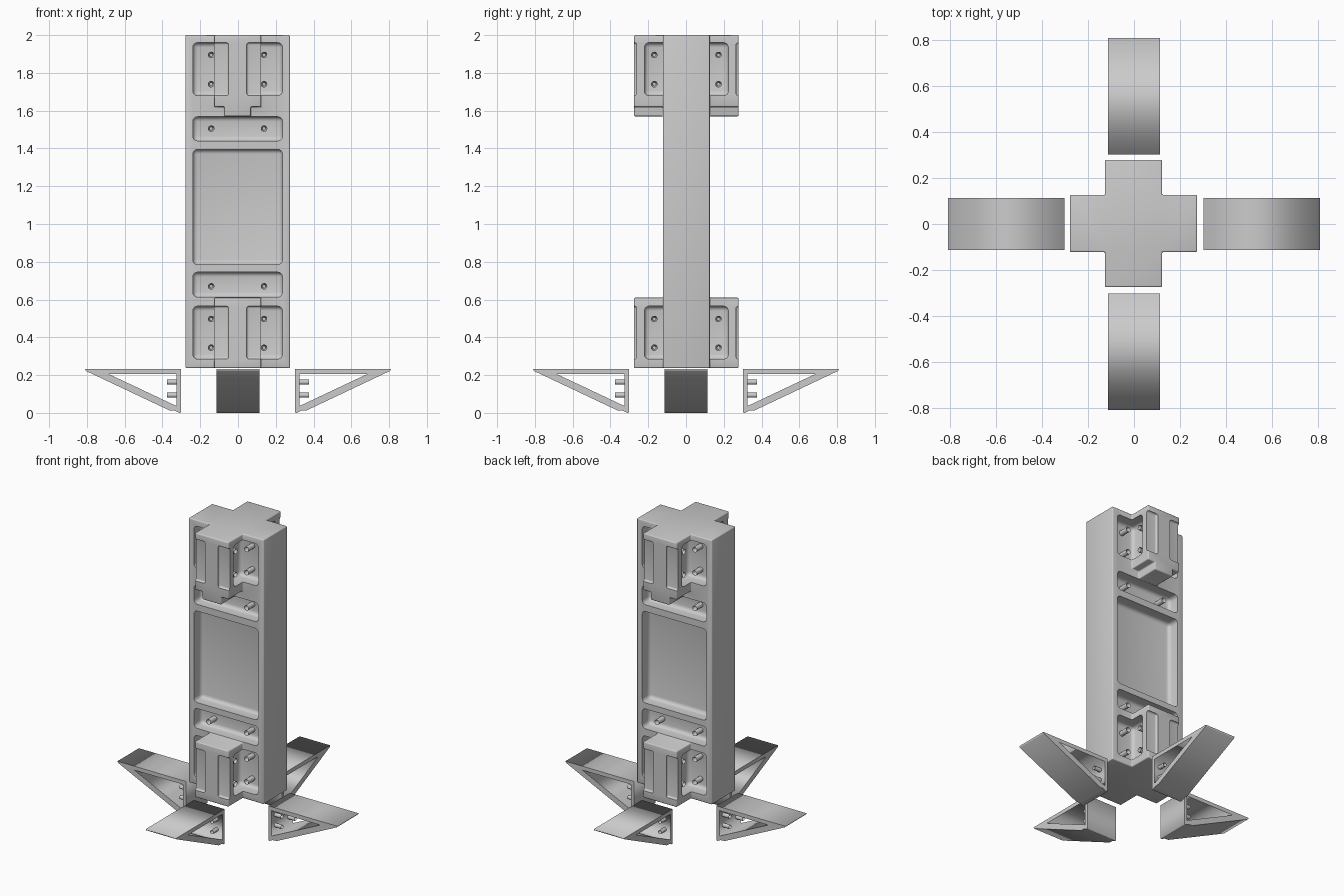
import bpy, bmesh, math
from mathutils import Matrix, Vector

if "Cube" in bpy.data.objects:
    bpy.data.objects.remove(bpy.data.objects["Cube"])

CX = CY = 0.002            # tiny offset of the body from the centre
OFF = Vector((-CX, CY, 0))


def link(name, bm):
    bmesh.ops.recalc_face_normals(bm, faces=bm.faces)
    me = bpy.data.meshes.new(name)
    bm.to_mesh(me)
    bm.free()
    ob = bpy.data.objects.new(name, me)
    bpy.context.collection.objects.link(ob)
    return ob


def add_box(bm, lo, hi, r=0.0):
    """Axis-aligned box, optionally with rounded edges, merged into bm."""
    tmp = bmesh.new()
    lo, hi = Vector(lo), Vector(hi)
    bmesh.ops.create_cube(tmp, size=1, matrix=Matrix.Translation((lo + hi) / 2) @ Matrix.Diagonal((*(hi - lo), 1)))
    if r:
        bmesh.ops.bevel(tmp, geom=tmp.edges[:], offset=r, segments=4, profile=0.5, affect='EDGES')
    me = bpy.data.meshes.new("tmp")
    tmp.to_mesh(me)
    tmp.free()
    bm.from_mesh(me)
    bpy.data.meshes.remove(me)


def activate(ob):
    bpy.ops.object.select_all(action='DESELECT')
    ob.select_set(True)
    bpy.context.view_layer.objects.active = ob


def apply_boolean(ob, other, op):
    m = ob.modifiers.new("bool", 'BOOLEAN')
    m.object, m.operation, m.solver = other, op, 'EXACT'
    activate(ob)
    bpy.ops.object.modifier_apply(modifier=m.name)
    bpy.data.objects.remove(other)


def smooth(ob):
    activate(ob)
    bpy.ops.object.shade_smooth_by_angle(angle=math.radians(35))


def prism(name, pts, half):
    """Profile in x/z extruded along y."""
    bm = bmesh.new()
    f = bm.faces.new([bm.verts.new((x, -half, z)) for x, z in pts])
    ext = bmesh.ops.extrude_face_region(bm, geom=[f])["geom"]
    bmesh.ops.translate(bm, verts=[v for v in ext if isinstance(v, bmesh.types.BMVert)], vec=(0, 2 * half, 0))
    return link(name, bm)


def screw(name, base, direction, length, r=0.017):
    """Hollow screw post standing on base."""
    bm = bmesh.new()
    bmesh.ops.create_cone(bm, cap_ends=True, segments=20, radius1=r, radius2=r, depth=length,
                          matrix=Matrix.Translation((0, 0, length / 2)))
    top = max(bm.faces, key=lambda f: f.calc_center_median().z)
    bmesh.ops.inset_region(bm, faces=[top], thickness=r * 0.5)
    bmesh.ops.translate(bm, verts=top.verts[:], vec=(0, 0, -length * 0.6))
    rot = Vector((0, 0, 1)).rotation_difference(Vector(direction)).to_matrix().to_4x4()
    bm.transform(Matrix.Translation(base) @ rot)
    ob = link(name, bm)
    smooth(ob)
    return ob


# Body: wide slab with cross arms at top and bottom
ARM, END, FLOOR = 0.124, 0.277, 0.045
bm = bmesh.new()
add_box(bm, (-END, -ARM, 0.237), (END, ARM, 2.0))
body = link("column_body", bm)
top = prism("top_arm", [(-ARM, 2.0), (ARM, 2.0), (ARM, 1.62), (0.07, 1.62),
                        (0.07, 1.57), (-0.07, 1.57), (-0.07, 1.62), (-ARM, 1.62)], END)
apply_boolean(body, top, 'UNION')
bm = bmesh.new()
add_box(bm, (-ARM, -END, 0.237), (ARM, END, 0.61))
apply_boolean(body, link("bottom_arm", bm), 'UNION')

# Clean coplanar faces and soften the edges
bm = bmesh.new()
bm.from_mesh(body.data)
bmesh.ops.remove_doubles(bm, verts=bm.verts, dist=1e-5)
bmesh.ops.dissolve_limit(bm, angle_limit=0.01, verts=bm.verts, edges=bm.edges)
bm.to_mesh(body.data)
bm.free()
bev = body.modifiers.new("edges", 'BEVEL')
bev.width, bev.segments, bev.limit_method = 0.007, 3, 'ANGLE'
activate(body)
bpy.ops.object.modifier_apply(modifier=bev.name)

# Pockets: three on each broad face, plus corner and end recesses at each arm
bm = bmesh.new()
for s in (-1, 1):
    def cut(x0, x1, y0, y1, z0, z1, r):
        ya, yb = sorted((s * y0, s * y1))
        add_box(bm, (x0, ya, z0), (x1, yb, z1), r)
    for z0, z1 in ((1.44, 1.568), (0.785, 1.395), (0.613, 0.745)):
        cut(-0.237, 0.237, FLOOR, 0.17, z0, z1, 0.025)
    for z0, z1 in ((1.68, 1.96), (0.285, 0.565)):
        for x0, x1 in ((0.048, 0.237), (-0.237, -0.048)):
            cut(x0, x1, FLOOR, 0.222, z0, z1, 0.025)
            cut(x0, x1, 0.263, 0.36, z0, z1, 0.012)
apply_boolean(body, link("pocket_cutter", bm), 'DIFFERENCE')
body.location = OFF
smooth(body)

# Screw posts in the pockets
for s in (-1, 1):
    for t in (-1, 1):
        for z in (1.895, 1.74, 1.505, 0.67, 0.497, 0.345):
            ob = screw("face_screw", (t * 0.14, s * (FLOOR - 0.005), z), (0, s, 0), 0.07)
            ob.location = OFF
        for z in (1.895, 1.74, 0.497, 0.345):
            ob = screw("arm_screw", (t * 0.043, s * 0.17, z), (t, 0, 0), 0.06)
            ob.location = OFF

# Triangular fin frames with their screws, one on each side
outer = [(0.303, 0.232), (0.81, 0.232), (0.805, 0.222), (0.365, 0.014), (0.335, 0.012),
         (0.31, 0.0), (0.303, 0.003)]
inner = [(0.325, 0.206), (0.685, 0.206), (0.325, 0.036)]
for i in range(4):
    spin = Matrix.Rotation(i * math.pi / 2, 4, 'Z')
    cu = bpy.data.curves.new("fin", 'CURVE')
    cu.dimensions, cu.fill_mode, cu.extrude = '2D', 'BOTH', 0.113
    for pts in (outer, inner):
        sp = cu.splines.new('POLY')
        sp.points.add(len(pts) - 1)
        for p, (x, z) in zip(sp.points, pts):
            p.co = (x, z, 0, 1)
        sp.use_cyclic_u = True
    fin = bpy.data.objects.new("fin", cu)
    bpy.context.collection.objects.link(fin)
    fin.matrix_world = spin @ Matrix.Rotation(math.pi / 2, 4, 'X')
    activate(fin)
    bpy.ops.object.convert(target='MESH')
    for y in (-0.07, 0.07):
        for z in (0.163, 0.094):
            ob = screw("fin_screw", (0.32, y, z), (1, 0, 0), 0.055, 0.013)
            ob.matrix_world = spin
